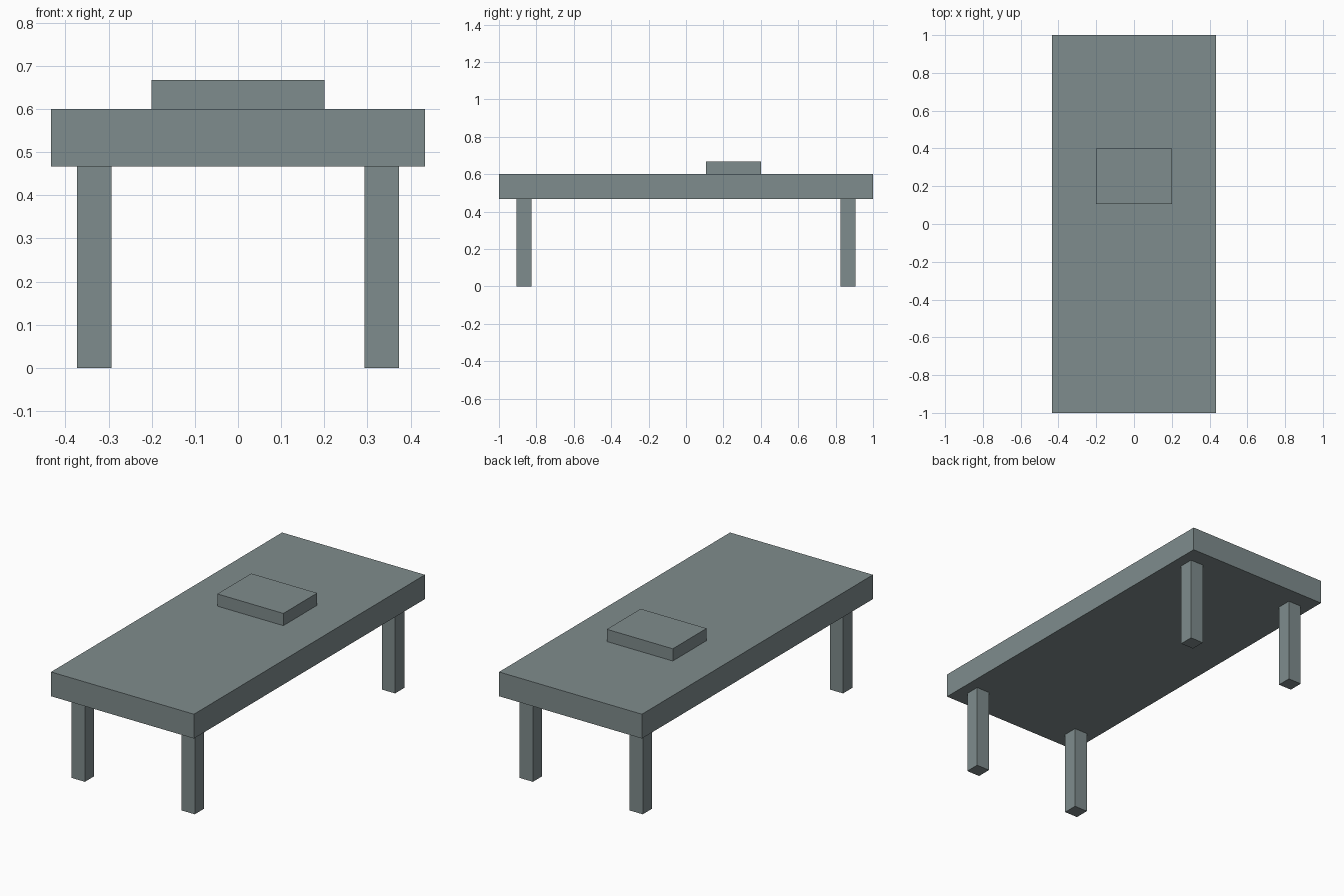
import bpy
from mathutils import Matrix, Vector
import bmesh

# Remove the default cube
cube = bpy.data.objects.get("Cube")
if cube:
    bpy.data.objects.remove(cube, do_unlink=True)

# One flat colour
grey = bpy.data.materials.new("slate grey")
grey.use_nodes = True
colour = (0.212, 0.262, 0.266, 1)
grey.diffuse_color = colour
grey.node_tree.nodes["Principled BSDF"].inputs["Base Color"].default_value = colour


def box(name, low, high):
    """Flat-shaded box between two opposite corners."""
    low, high = Vector(low), Vector(high)
    bm = bmesh.new()
    bmesh.ops.create_cube(bm, size=1, matrix=Matrix.Diagonal((*(high - low), 1)))
    mesh = bpy.data.meshes.new(name)
    bm.to_mesh(mesh)
    bm.free()
    mesh.materials.append(grey)
    obj = bpy.data.objects.new(name, mesh)
    obj.location = (low + high) / 2
    bpy.context.collection.objects.link(obj)
    return obj


half_width, half_length = 0.433, 1.0
leg_top, slab_top, pad_top = 0.467, 0.6, 0.667

# Table slab and the raised pad on it
box("table_top", (-half_width, -half_length, leg_top), (half_width, half_length, slab_top))
box("raised_pad", (-0.2, 0.107, slab_top), (0.2, 0.4, pad_top))

# Four square legs
leg_x, leg_y, half_leg = 0.333, 0.867, 0.04
for end, sy in (("front", -1), ("back", 1)):
    for side, sx in (("right", -1), ("left", 1)):
        x, y = sx * leg_x, sy * leg_y
        box(f"{end}_{side}_leg", (x - half_leg, y - half_leg, 0),
            (x + half_leg, y + half_leg, leg_top))
